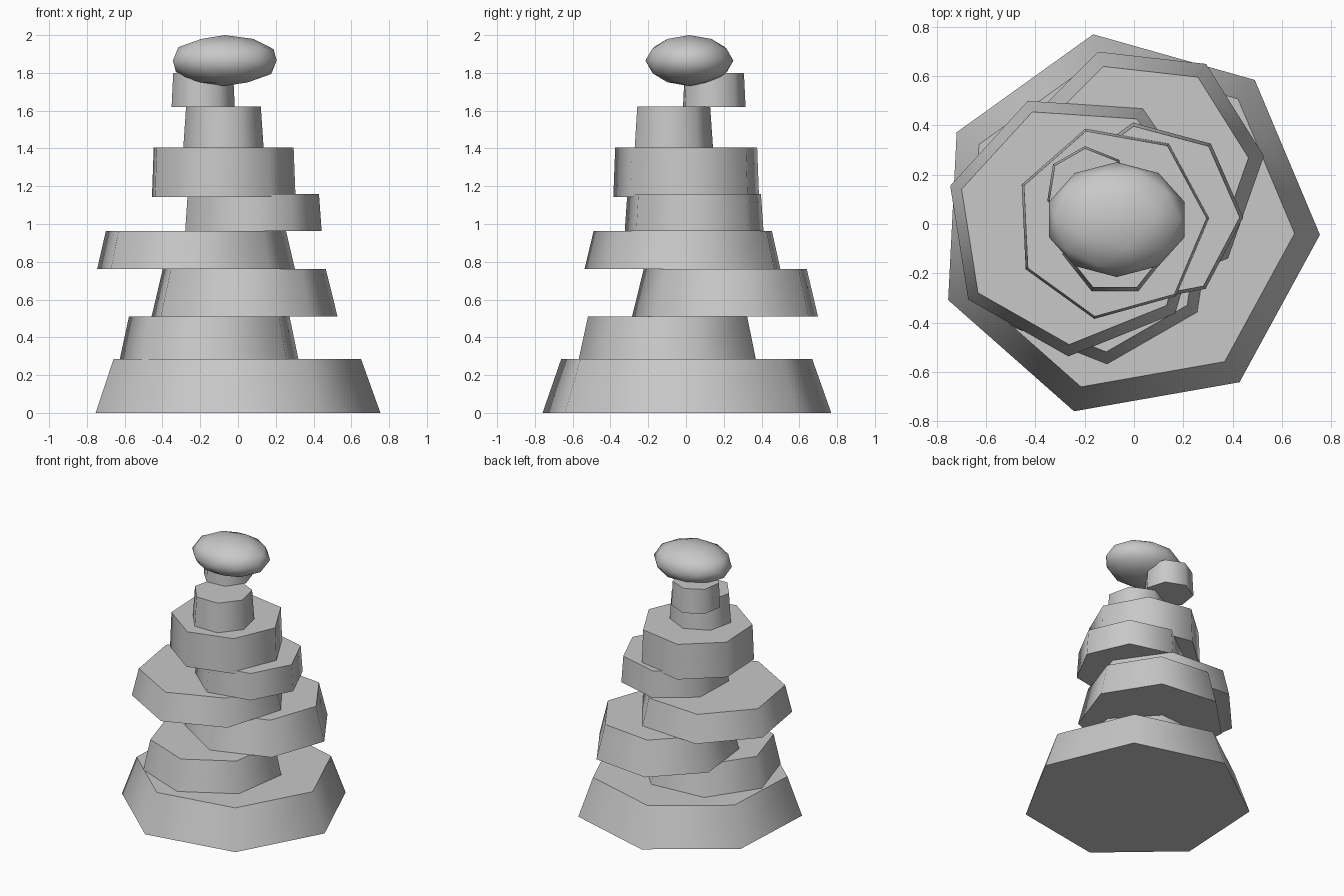
import bpy
import bmesh
from math import cos, sin, radians, tau
from mathutils import Matrix, Vector

cube = bpy.data.objects.get("Cube")
if cube:
    bpy.data.objects.remove(cube, do_unlink=True)

SIDES = 7

stone = bpy.data.materials.new("grey_stone")
stone.use_nodes = True
colour = (0.58, 0.58, 0.58, 1.0)
stone.diffuse_color = colour
stone.node_tree.nodes["Principled BSDF"].inputs["Base Color"].default_value = colour


def finish(bm, name):
    mesh = bpy.data.meshes.new(name)
    bm.normal_update()
    bm.to_mesh(mesh)
    bm.free()
    mesh.materials.append(stone)
    obj = bpy.data.objects.new(name, mesh)
    bpy.context.collection.objects.link(obj)
    return obj


def slab(name, centre, bottom, top, r_bottom, r_top, turn):
    """Tapered seven-sided slab: smooth wall, flat caps with sharp rims."""
    bm = bmesh.new()
    rings = []
    for z, r in ((bottom, r_bottom), (top, r_top)):
        angles = [radians(turn) + tau * i / SIDES for i in range(SIDES)]
        rings.append([bm.verts.new((centre[0] + r * cos(a), centre[1] + r * sin(a), z))
                      for a in angles])
    low, high = rings
    for i in range(SIDES):
        j = (i + 1) % SIDES
        bm.faces.new((low[i], low[j], high[j], high[i])).smooth = True
    for cap in (bm.faces.new(low[::-1]), bm.faces.new(high)):
        for edge in cap.edges:
            edge.smooth = False
    return finish(bm, name)


# Stacked slabs: centre, bottom, top, bottom radius, top radius, turn in degrees
slab("base_slab", (-0.03, -0.004), 0, 0.286, 0.785, 0.682, -2.9)
slab("second_slab", (-0.145, -0.083), 0.286, 0.511, 0.486, 0.437, 17.1)
slab("third_slab", (0.022, 0.219), 0.511, 0.763, 0.508, 0.445, 6.4)
slab("fourth_slab", (-0.23, 0), 0.763, 0.964, 0.538, 0.49, 9)
slab("fifth_slab", (0.066, 0.04), 0.964, 1.16, 0.377, 0.363, -2.1)
slab("sixth_slab", (-0.091, 0.005), 1.144, 1.404, 0.396, 0.386, 2.7)
slab("seventh_slab", (-0.077, -0.075), 1.404, 1.621, 0.218, 0.203, -12.9)
slab("eighth_slab", (-0.187, 0.144), 1.619, 1.8, 0.172, 0.163, -8.9)

# Flattened boulder on top
bm = bmesh.new()
bmesh.ops.create_icosphere(bm, subdivisions=2, radius=1)
bm.transform(Matrix.LocRotScale(Vector((-0.07, 0.018, 1.865)), None,
                                Vector((0.289, 0.233, 0.135))))
for face in bm.faces:
    face.smooth = True
finish(bm, "top_boulder")
